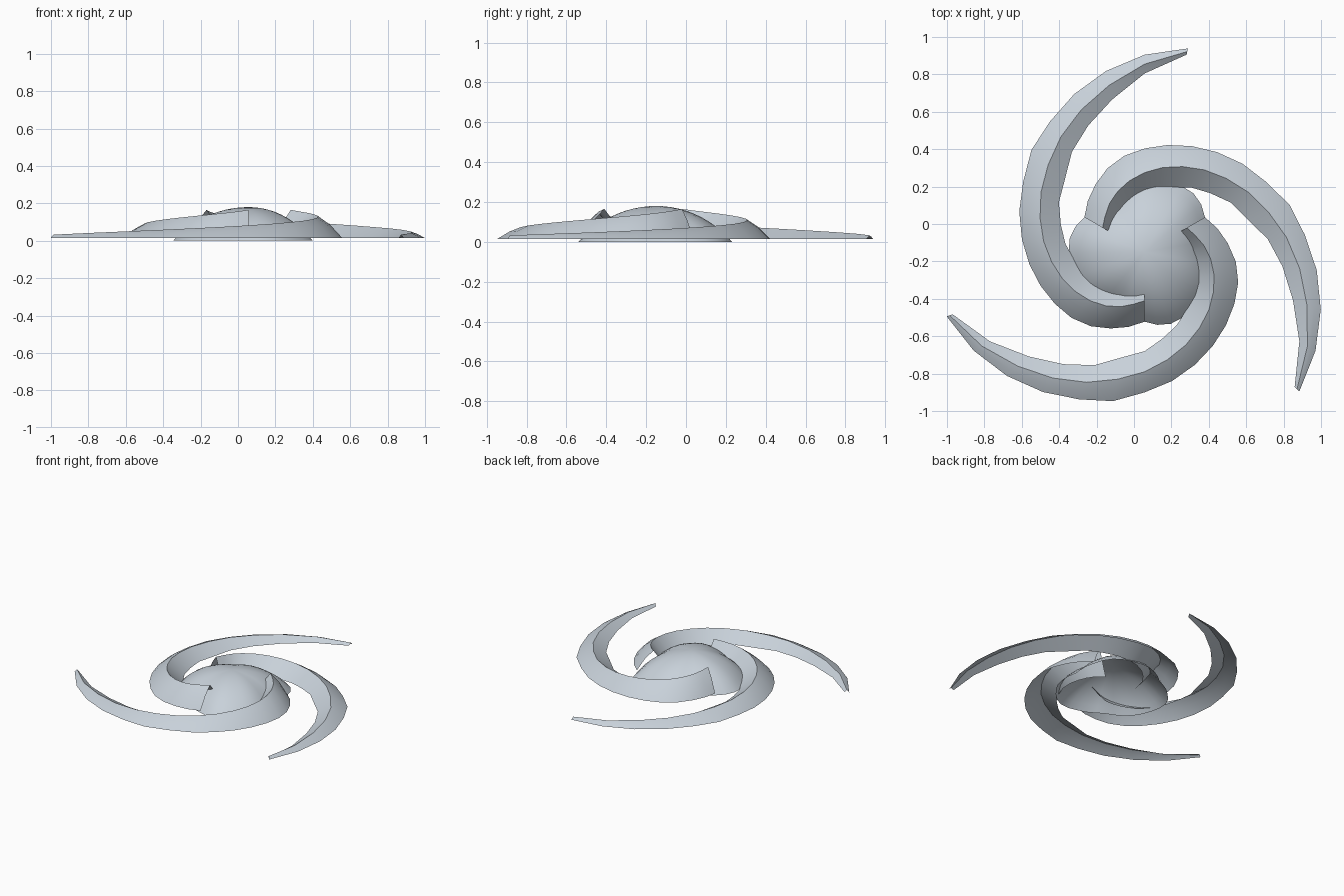
import bpy, bmesh, math
from mathutils import Vector

cube = bpy.data.objects.get("Cube")
if cube:
    bpy.data.objects.remove(cube, do_unlink=True)

HUB = Vector((0.057, -0.15, 0))
EDGE_Z = 0.015

mat = bpy.data.materials.new("pale_blue_grey")
mat.use_nodes = True
colour = (0.58, 0.64, 0.70, 1)
mat.diffuse_color = colour
mat.node_tree.nodes["Principled BSDF"].inputs["Base Color"].default_value = colour


def polar(radius, degrees, z):
    a = math.radians(degrees)
    return HUB + Vector((radius * math.cos(a), radius * math.sin(a), z))


def finish(name, bm):
    bmesh.ops.recalc_face_normals(bm, faces=bm.faces)
    # Open shells: make the outside face upward
    if sum(f.normal.z * f.calc_area() for f in bm.faces) < 0:
        bmesh.ops.reverse_faces(bm, faces=bm.faces)
    mesh = bpy.data.meshes.new(name)
    bm.to_mesh(mesh)
    bm.free()
    mesh.materials.append(mat)
    obj = bpy.data.objects.new(name, mesh)
    bpy.context.collection.objects.link(obj)
    bpy.ops.object.select_all(action='DESELECT')
    obj.select_set(True)
    bpy.context.view_layer.objects.active = obj
    bpy.ops.object.shade_smooth_by_angle(angle=math.radians(30))


def skin(bm, rows, closed=False):
    for a, b in zip(rows, rows[1:]):
        for i in range(len(a) if closed else len(a) - 1):
            j = (i + 1) % len(a)
            bm.faces.new((a[i], a[j], b[j], b[i]))


# Spiral arms: ridged open shells, one section every 12 degrees
OUTER = [.372, .409, .447, .49, .526, .554, .585, .62, .66,
         .705, .75, .815, .862, .925, .99, 1.055, 1.113]
RIDGE = [.26, .285, .32, .355, .39, .425, .462, .50, .543,
         .588, .64, .695, .762, .833, .912, 1.005, 1.096]


def spiral_arm(name, start):
    bm = bmesh.new()
    rows = []
    for i, (outer, ridge) in enumerate(zip(OUTER, RIDGE)):
        turn = 12 * i
        top = 0.165 - 0.00069 * turn
        shoulder = EDGE_Z + 0.6 * (top - EDGE_Z)
        section = [(outer, EDGE_Z), ((outer + ridge) / 2, shoulder),
                   (ridge, top), (2 * ridge - outer, EDGE_Z)]
        rows.append([bm.verts.new(polar(r, start - turn, z)) for r, z in section])
    skin(bm, rows)
    finish(name, bm)


for name, start in (("front_arm", -90), ("right_arm", 150), ("left_arm", 30)):
    spiral_arm(name, start)

# Central dome: open cap with a three-lobed rim, tucked under the arms
RIM = [.372, .395, .408, .405, .395, .388, .38, .365, .348, .333, .342, .358]
bm = bmesh.new()
rows = []
RINGS = 10
SPHERE = 0.55
DROP = SPHERE - math.sqrt(SPHERE ** 2 - 0.16)
for k in range(RINGS, 0, -1):
    t = k / RINGS
    fall = (SPHERE - math.sqrt(SPHERE ** 2 - 0.16 * t * t)) / DROP
    rows.append([bm.verts.new(polar(t * RIM[i % 12], 30 + 10 * i, 0.18 * (1 - fall)))
                 for i in range(36)])
skin(bm, rows, closed=True)
apex = bm.verts.new(HUB + Vector((0, 0, 0.18)))
for i in range(36):
    bm.faces.new((rows[-1][i], rows[-1][(i + 1) % 36], apex))
finish("central_dome", bm)
